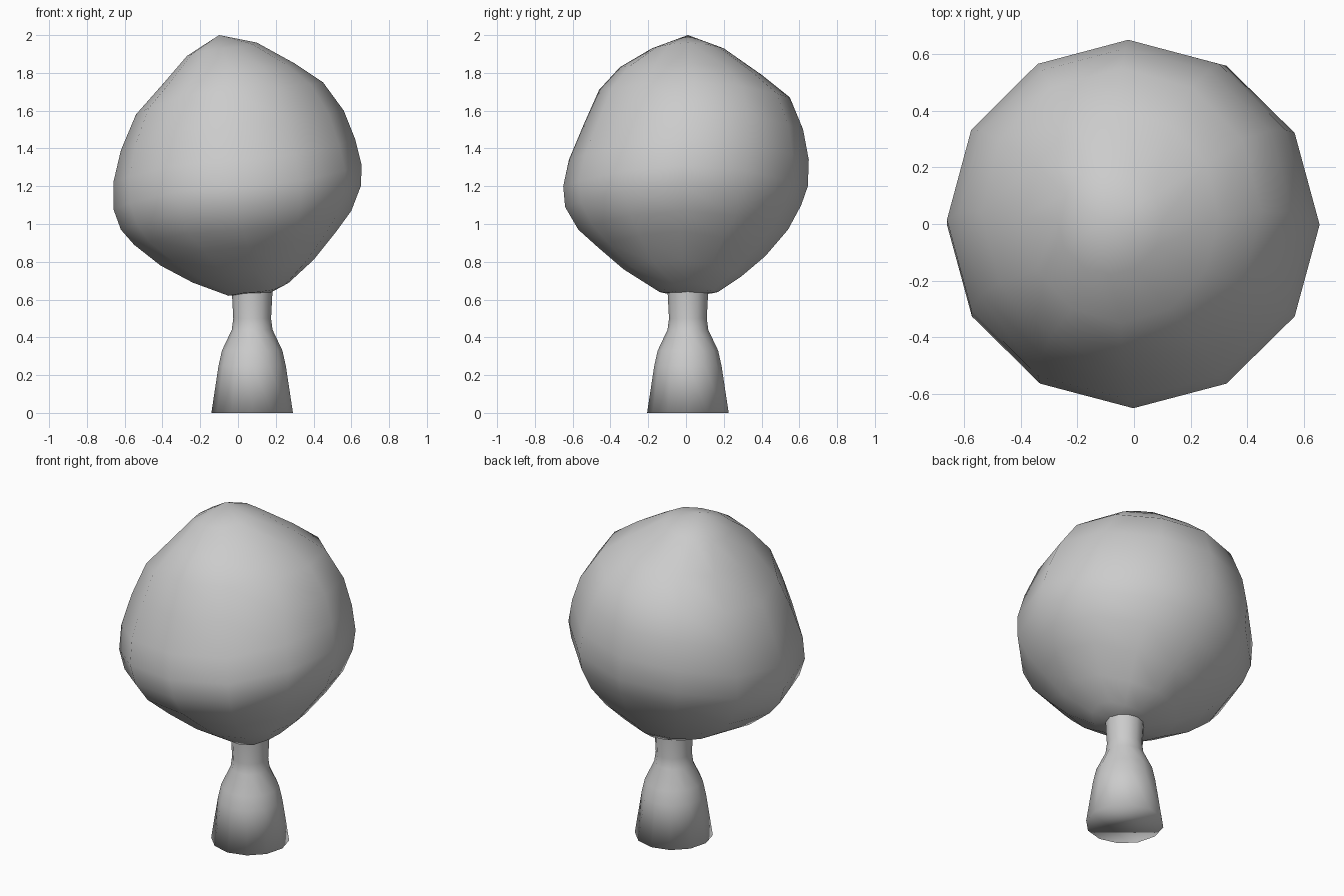
import bpy
import bmesh
from math import cos, sin, tau

if "Cube" in bpy.data.objects:
    bpy.data.objects.remove(bpy.data.objects["Cube"])

SIDES = 12


def make_material(name, color):
    mat = bpy.data.materials.new(name)
    mat.use_nodes = True
    mat.diffuse_color = color
    mat.node_tree.nodes["Principled BSDF"].inputs["Base Color"].default_value = color
    return mat


def ring(bm, left, right, front, back):
    """Tilted closed ring through its four (offset, height) extremes, in hundredths."""
    verts = []
    for i in range(SIDES):
        c, s = cos(tau * i / SIDES), sin(tau * i / SIDES)
        x = (left[0] + right[0]) / 2 + c * (right[0] - left[0]) / 2
        y = (front[0] + back[0]) / 2 + s * (back[0] - front[0]) / 2
        z_x = right[1] if c > 0 else left[1]
        z_y = back[1] if s > 0 else front[1]
        verts.append(bm.verts.new((x / 100, y / 100, (c * c * z_x + s * s * z_y) / 100)))
    return verts


def bridge(bm, upper, lower):
    for i in range(SIDES):
        j = (i + 1) % SIDES
        bm.faces.new((upper[i], lower[i], lower[j], upper[j]))


def fan(bm, verts, tip):
    pole = bm.verts.new(tip)
    for i in range(SIDES):
        bm.faces.new((verts[i], verts[(i + 1) % SIDES], pole))


def finish(bm, name, mat):
    bmesh.ops.recalc_face_normals(bm, faces=bm.faces)
    for face in bm.faces:
        face.smooth = True
    mesh = bpy.data.meshes.new(name)
    bm.to_mesh(mesh)
    bm.free()
    mesh.materials.append(mat)
    obj = bpy.data.objects.new(name, mesh)
    bpy.context.collection.objects.link(obj)
    return obj


grey = make_material("plain grey", (0.6, 0.6, 0.6, 1))

# Crown: lopsided ball, outlines listed from top to bottom
left = [(-27, 189), (-39, 175), (-54, 158), (-62, 139), (-66, 122), (-66, 108),
        (-62, 97), (-55, 89), (-41, 78), (-24, 69), (-5, 62)]
right = [(10, 196), (30, 185), (45, 175), (56, 160), (62, 145), (65.5, 131),
         (65, 120), (60, 107), (52, 96), (40, 81), (27, 69)]
front = [(-18, 193), (-35, 183), (-46, 171), (-54, 153), (-62, 134), (-65, 120),
         (-64, 109), (-57, 97), (-47, 88), (-33, 76), (-14, 64)]
back = [(20, 193), (40, 179), (55, 167), (62, 150), (65, 134), (64.5, 120),
        (61, 110), (54, 97), (42, 83), (29, 72), (17, 64)]
bm = bmesh.new()
rings = [ring(bm, *sides) for sides in zip(left, right, front, back)]
for upper, lower in zip(rings, rings[1:]):
    bridge(bm, upper, lower)
fan(bm, rings[0], (-0.1, 0.01, 2))
fan(bm, rings[-1], (0.16, 0.01, 0.63))
finish(bm, "crown", grey)

# Trunk: flared stem with a narrow neck, closed at the foot
profile = [(10.8, 65), (10, 50), (10.8, 44), (16, 33), (17.8, 25), (21.6, 0)]
cx, cy = 7.5, 1
bm = bmesh.new()
rings = [ring(bm, (cx - r, z), (cx + r, z), (cy - r, z), (cy + r, z)) for r, z in profile]
for upper, lower in zip(rings, rings[1:]):
    bridge(bm, upper, lower)
bm.faces.new(rings[-1])
finish(bm, "trunk", grey)
